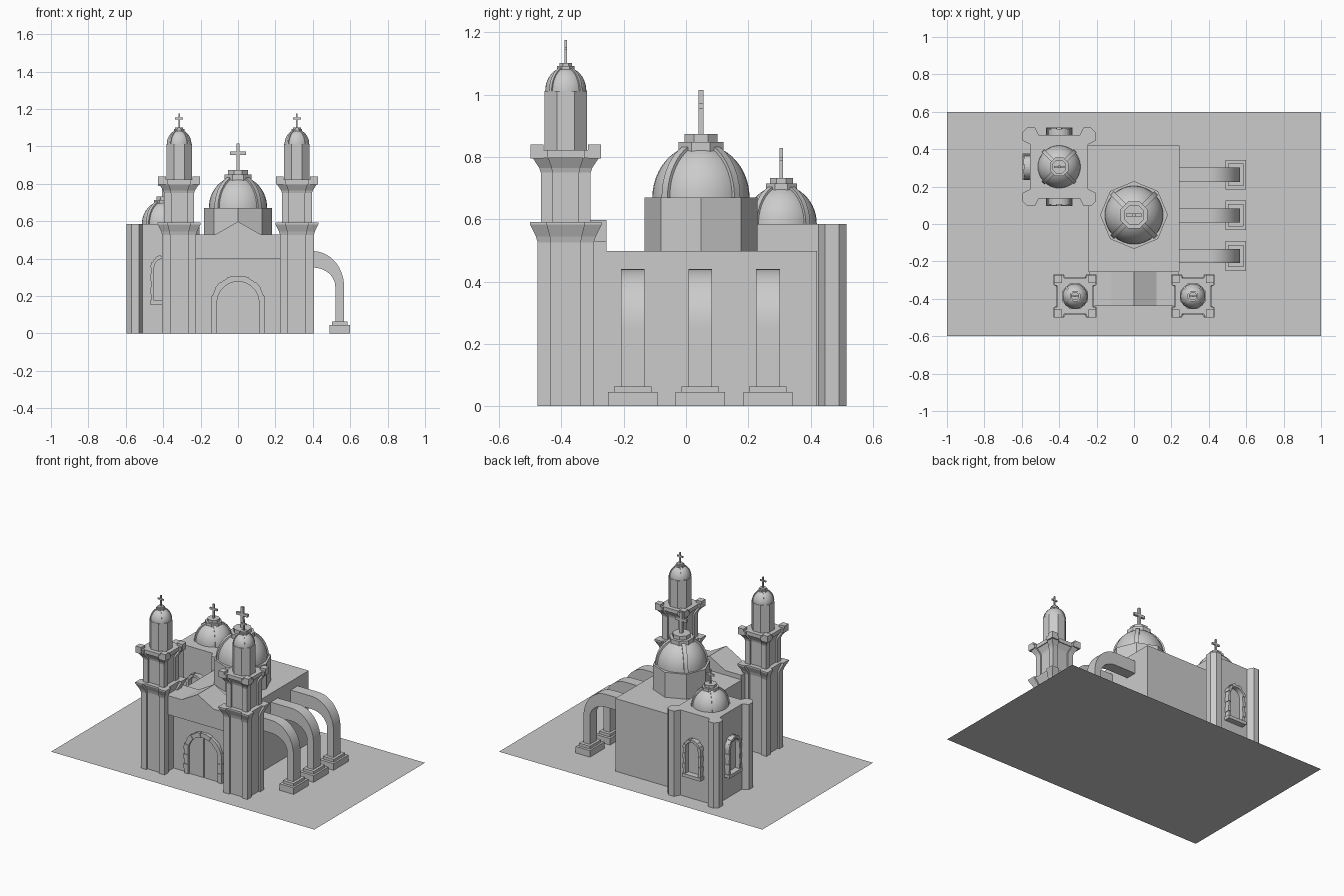
import bpy, bmesh
from math import sin, cos, pi, radians
from mathutils import Matrix, Vector

if "Cube" in bpy.data.objects:
    bpy.data.objects.remove(bpy.data.objects["Cube"])


def finish(name, bm, smooth=False):
    bmesh.ops.recalc_face_normals(bm, faces=bm.faces)
    me = bpy.data.meshes.new(name)
    bm.to_mesh(me)
    bm.free()
    ob = bpy.data.objects.new(name, me)
    bpy.context.collection.objects.link(ob)
    if smooth:
        bpy.ops.object.select_all(action='DESELECT')
        ob.select_set(True)
        bpy.context.view_layer.objects.active = ob
        bpy.ops.object.shade_smooth_by_angle(angle=radians(30))
    return ob


def add_loft(bm, rings):
    loops = [[bm.verts.new(p) for p in r] for r in rings]
    n = len(loops[0])
    for a, b in zip(loops, loops[1:]):
        for i in range(n):
            bm.faces.new((a[i], a[(i + 1) % n], b[(i + 1) % n], b[i]))
    bm.faces.new(loops[0][::-1])
    bm.faces.new(loops[-1])


def add_box(bm, x0, x1, y0, y1, z0, z1):
    add_loft(bm, [[(x0, y0, z), (x1, y0, z), (x1, y1, z), (x0, y1, z)] for z in (z0, z1)])


def box(name, *b):
    bm = bmesh.new()
    add_box(bm, *b)
    return finish(name, bm)


def circle(cx, cy, z, r, n, off=0.0):
    return [(cx + r * cos(2 * pi * i / n + off), cy + r * sin(2 * pi * i / n + off), z) for i in range(n)]


def add_prism(bm, pts, y0, y1, m=Matrix()):
    # outline in x/z, extruded along y
    add_loft(bm, [[m @ Vector((x, y, z)) for x, z in pts] for y in (y0, y1)])


def dome(name, cx, cy, z0, r, h, ring, cross_h):
    # smooth shell
    bm = bmesh.new()
    arc = [radians(72) * i / 10 for i in range(11)]
    k = h / sin(arc[-1])
    add_loft(bm, [circle(cx, cy, z0 + k * sin(a), r * cos(a), 32) for a in arc])
    finish(name + "_dome", bm, True)
    # four diagonal ribs
    bm = bmesh.new()
    w, t = r * .085, r * .06
    for q in range(4):
        rot = Matrix.Translation((cx, cy, z0)) @ Matrix.Rotation(pi / 4 + q * pi / 2, 4, 'Z')
        add_loft(bm, [[rot @ Vector(((r + e) * cos(a), s, (k + e) * sin(a)))
                       for e, s in ((-t, -w), (t, -w), (t, w), (-t, w))] for a in arc])
    finish(name + "_ribs", bm, True)
    # stepped octagonal cap
    top = z0 + h
    bm = bmesh.new()
    for rr, a, b in ((ring, -.12, .10), (ring * .74, .10, .26)):
        add_loft(bm, [circle(cx, cy, top + f * r, rr, 8, pi / 8) for f in (a, b)])
    finish(name + "_cap", bm)
    # cross
    z = top + .26 * r
    c = cross_h
    bm = bmesh.new()
    add_box(bm, cx - .06 * c, cx + .06 * c, cy - .06 * c, cy + .06 * c, z, z + c)
    add_box(bm, cx - .3 * c, cx + .3 * c, cy - .055 * c, cy + .055 * c, z + .57 * c, z + .7 * c)
    finish(name + "_cross", bm)


def stone_arch(name, m, ri, ro, zb, zc, depth, stones=9, rows=4):
    # voussoirs and jamb stones, alternating in size
    bm = bmesh.new()
    for i in range(stones):
        d = .004 if i % 2 else 0
        a0, a1 = pi * i / stones, pi * (i + 1) / stones
        am = (a0 + a1) / 2
        pts = [(r * cos(a), zc + r * sin(a)) for r, a in
               ((ri, a0), (ro - d, a0), (ro - d, am), (ro - d, a1), (ri, a1), (ri, am))]
        add_prism(bm, pts, -depth + d, .02, m)
    for s in (-1, 1):
        for j in range(rows):
            d = .004 if j % 2 == 0 else 0
            a, b = zb + (zc - zb) * j / rows, zb + (zc - zb) * (j + 1) / rows
            add_prism(bm, [(s * ri, a), (s * (ro - d), a), (s * (ro - d), b), (s * ri, b)],
                      -depth + d, .02, m)
    finish(name, bm)


# ground and nave
bm = bmesh.new()
bm.faces.new([bm.verts.new(p) for p in ((-1, -.6, 0), (1, -.6, 0), (1, .6, 0), (-1, .6, 0))])
finish("ground_slab", bm)
box("nave", -.245, .243, -.255, .42, 0, .499)

# facade: recessed wall with an overhanging gable
box("facade_wall", -.24, .24, -.36, -.25, 0, .41)
bm = bmesh.new()
add_prism(bm, [(-.24, .4), (.24, .4), (.24, .53), (.12, .53), (0, .598), (-.12, .53), (-.24, .53)], -.438, -.255)
finish("facade_gable", bm)

# entrance
door_m = Matrix.Translation((0, -.36, 0))
stone_arch("door_surround", door_m, .112, .145, 0, .165, .024, 11, 5)
bm = bmesh.new()
for s in (-1, 1):
    arc = [(s * max(.003, .112 * cos(pi / 2 * i / 8)), .165 + .112 * sin(pi / 2 * i / 8)) for i in range(9)]
    add_prism(bm, [(s * .003, 0), (s * .112, 0)] + arc, -.008, .01, door_m)
finish("door_leaves", bm)

# bell towers
def notched(cx, cy, z, h):
    w, d = h * .52, h * .86
    quad = [(h, w), (h, h), (w, h), (w, d)]
    pts = []
    for q in range(4):
        c, s = round(cos(q * pi / 2)), round(sin(q * pi / 2))
        pts += [(cx + x * c - y * s, cy + x * s + y * c, z) for x, y in [(d, w)] + quad]
    return pts

for side, tx in (("left", -.315), ("right", .315)):
    ty = -.386
    bm = bmesh.new()
    levels = [(0, .09), (.525, .09), (.545, .096), (.583, .115), (.592, .115), (.592, .08),
              (.75, .08), (.765, .085), (.797, .106), (.797, .112), (.823, .112)]
    add_loft(bm, [notched(tx, ty, z, h) for z, h in levels])
    for sx in (-1, 1):
        for sy in (-1, 1):
            x, y = tx + sx * .092, ty + sy * .092
            add_box(bm, x - .021, x + .021, y - .021, y + .021, .795, .84)
    finish(side + "_tower", bm)
    bm = bmesh.new()
    add_loft(bm, [circle(tx, ty, z, .0735, 8, pi / 8) for z in (.8, 1.012)])
    finish(side + "_lantern", bm)
    dome(side + "_tower", tx, ty, 1.012, .066, .073, .03, .073)

# central octagonal drum and dome
bm = bmesh.new()
add_loft(bm, [circle(0, .048, z, .181, 8) for z in (.49, .67)])
finish("central_drum", bm)
dome("central", 0, .048, .67, .156, .163, .078, .142)

# side chapel with corner buttresses
cx, cy, top = -.4, .306, .585
box("chapel_body", cx - .155, cx + .155, cy - .17, cy + .17, 0, top)
bm = bmesh.new()
corner = [(.08, .08), (.155, .12), (.195, .14), (.195, .185), (.17, .21), (.13, .21), (.11, .17)]
for sx in (-1, 1):
    for sy in (-1, 1):
        add_loft(bm, [[(cx + sx * x, cy + sy * y, z) for x, y in corner] for z in (0, top)])
finish("chapel_buttresses", bm)
dome("chapel", cx, cy, top, .114, .118, .054, .096)

# chapel windows: front, left, back
for name, ang, dist in (("front", 0, .17), ("left", -90, .155), ("back", 180, .17)):
    m = Matrix.Translation((cx, cy, 0)) @ Matrix.Rotation(radians(ang), 4, 'Z') @ Matrix.Translation((0, -dist, 0))
    stone_arch("chapel_window_" + name, m, .048, .068, .175, .352, .036, 7, 5)
    bm = bmesh.new()
    add_prism(bm, [(-.07, .155), (.07, .155), (.07, .177), (-.07, .177)], -.04, .02, m)
    finish("chapel_sill_" + name, bm)

# flying buttresses on the right
for i, y in enumerate((-.171, .046, .263)):
    arcs = [pi / 2 * (1 - k / 14) for k in range(15)]
    outer = [(.40 + .167 * cos(a), .25 + .19 * sin(a)) for a in arcs]
    inner = [(.40 + .12 * cos(a), .25 + .102 * sin(a)) for a in arcs]
    o = [(.23, .44)] + outer + [(.567, .05)]
    n = [(.23, .352)] + inner + [(.52, .05)]
    bm = bmesh.new()
    add_loft(bm, [[(a[0], y - .038, a[1]), (a[0], y + .038, a[1]),
                   (b[0], y + .038, b[1]), (b[0], y - .038, b[1])] for a, b in zip(o, n)])
    finish(f"flying_buttress_{i + 1}", bm, True)
    bm = bmesh.new()
    add_box(bm, .49, .598, y - .079, y + .079, 0, .045)
    add_box(bm, .503, .585, y - .06, y + .06, .045, .064)
    finish(f"buttress_base_{i + 1}", bm)
